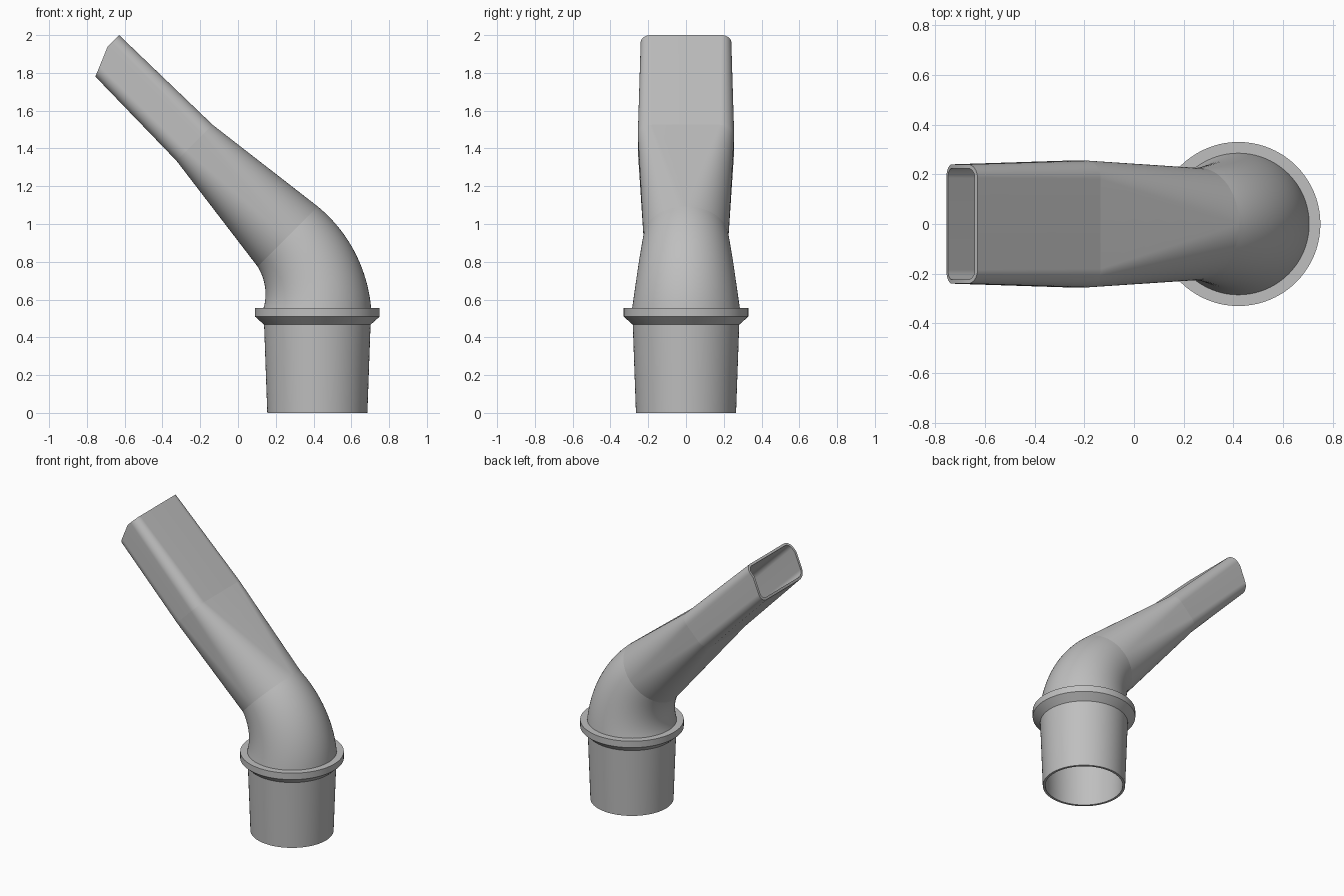
import bpy, bmesh, math
from mathutils import Vector

cube = bpy.data.objects.get("Cube")
if cube:
    bpy.data.objects.remove(cube, do_unlink=True)

grey = bpy.data.materials.new("plain_grey")
grey.use_nodes = True
colour = (0.52, 0.52, 0.52, 1)
grey.diffuse_color = colour
grey.node_tree.nodes["Principled BSDF"].inputs["Base Color"].default_value = colour

STEPS = 20        # segments per rounded corner
WALL = 0.016
KINK = 0.037      # height on the mouth where its cut changes angle
BASE_X = 0.42


def section(x, z, angle, half_u, half_y, radius, slope=0.0):
    """Rounded-rectangle cross-section, tilted about y; slope rakes its lower part."""
    return dict(c=Vector((x, 0, z)), a=angle, hu=half_u, hy=half_y, r=radius, s=slope)


def circle(x, z, angle, r):
    return section(x, z, angle, r, r, r)


def ring(s, inset=0.0):
    hu, hy, r = s["hu"] - inset, s["hy"] - inset, s["r"] - inset
    fu, fy = hu - r, hy - r
    pts = []
    for q, (su, sy) in enumerate([(1, 1), (-1, 1), (-1, -1), (1, -1)]):
        for i in range(STEPS + 1):
            t = (q + i / STEPS) * math.pi / 2
            pts.append((su * fu + r * math.cos(t), sy * fy + r * math.sin(t)))
        if q in (0, 2):
            pts.append((max(-fu, min(fu, KINK)), sy * hy))
    u_dir = Vector((math.cos(s["a"]), 0, math.sin(s["a"])))
    axis = Vector((-math.sin(s["a"]), 0, math.cos(s["a"])))
    return [s["c"] + u_dir * u + Vector((0, y, 0)) + axis * (s["s"] * min(0, u - KINK))
            for u, y in pts]


def tube(name, sections, hollow=True, cap_start=False, cap_end=False):
    bm = bmesh.new()

    def add(inset):
        return [[bm.verts.new(p) for p in ring(s, inset)] for s in sections]

    def bridge(a, b):
        n = len(a)
        for i in range(n):
            j = (i + 1) % n
            bm.faces.new((a[i], a[j], b[j], b[i]))

    outer = add(0)
    for a, b in zip(outer, outer[1:]):
        bridge(a, b)
    if hollow:
        inner = add(WALL)
        for a, b in zip(inner, inner[1:]):
            bridge(b, a)
        if cap_start:
            bridge(inner[0], outer[0])
        if cap_end:
            bridge(outer[-1], inner[-1])
    bmesh.ops.remove_doubles(bm, verts=bm.verts, dist=0.00005)
    mesh = bpy.data.meshes.new(name)
    bm.to_mesh(mesh)
    bm.free()
    mesh.materials.append(grey)
    obj = bpy.data.objects.new(name, mesh)
    bpy.context.collection.objects.link(obj)
    bpy.ops.object.select_all(action="DESELECT")
    obj.select_set(True)
    bpy.context.view_layer.objects.active = obj
    bpy.ops.object.shade_smooth_by_angle(angle=math.radians(30))
    return obj


# Tapered round connector and its flared collar
tube("connector", [circle(BASE_X, 0, 0, 0.265), circle(BASE_X, 0.555, 0, 0.285)],
     cap_start=True)
tube("collar", [circle(BASE_X, z, 0, r) for z, r in
                [(0.465, 0.28), (0.51, 0.33), (0.555, 0.33), (0.555, 0.284)]], hollow=False)

# Narrowing elbow
BEND, TILT, COUNT = 0.535, math.pi / 4, 24
elbow = []
for i in range(COUNT + 1):
    f = i / COUNT
    a = TILT * f
    elbow.append(circle(BASE_X - BEND * (1 - math.cos(a)), 0.555 + BEND * math.sin(a),
                        a, 0.285 - 0.06 * f))
tube("elbow", elbow)

# Round-to-rectangular transition
start = elbow[-1]
neck = section(-0.23, 1.43, TILT, 0.135, 0.255, 0.075)
blend = []
for i in range(7):
    f = i / 6
    c = start["c"].lerp(neck["c"], f)
    hu, hy, r = (start[k] + (neck[k] - start[k]) * f for k in ("hu", "hy", "r"))
    blend.append(section(c.x, c.z, TILT, hu, hy, r))
tube("transition", blend)

# Flat mouthpiece with a raked opening
tube("mouthpiece", [neck, section(-0.716, 1.914, TILT, 0.122, 0.24, 0.055, 0.42)],
     cap_end=True)
